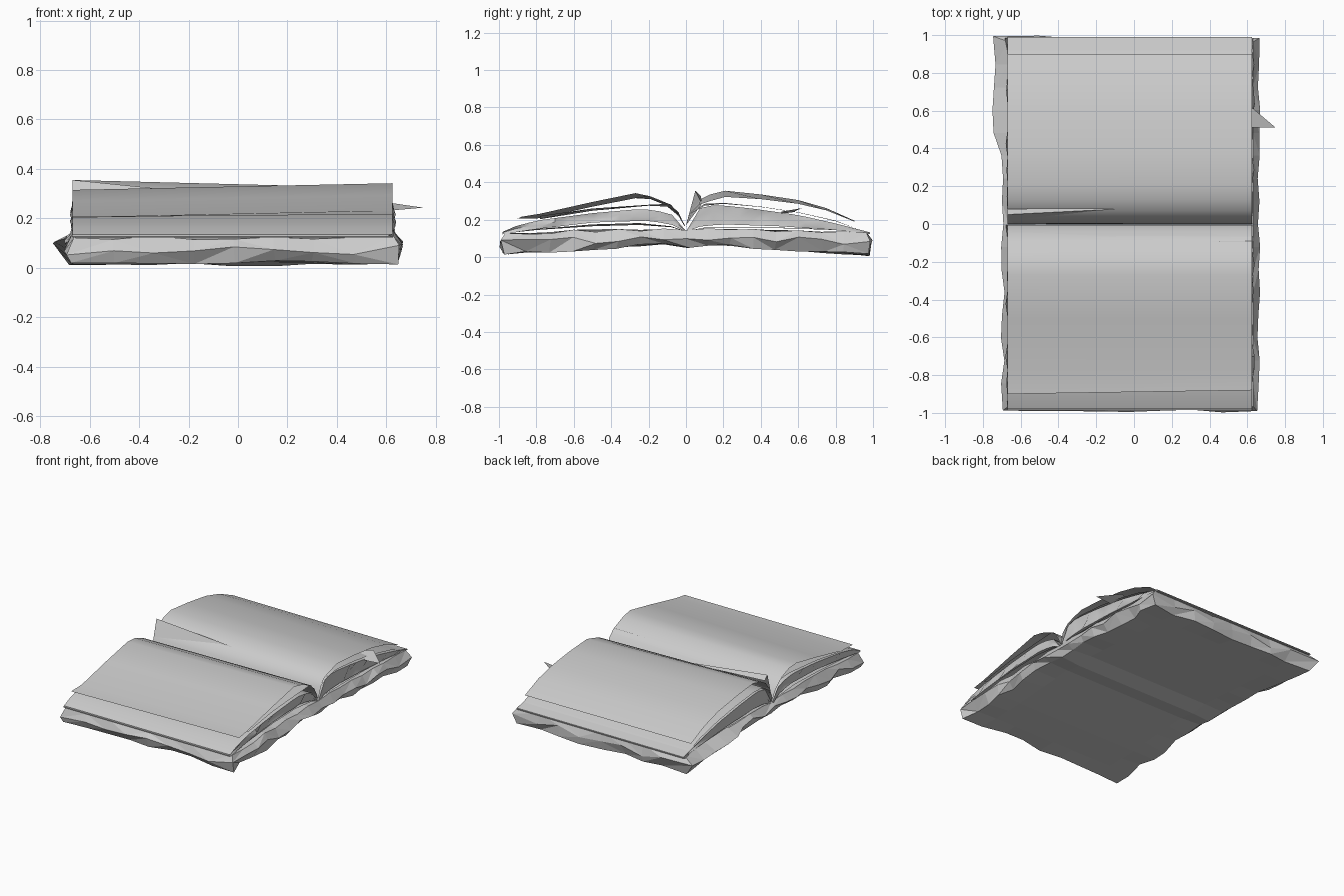
import bpy, random, math

if "Cube" in bpy.data.objects:
    bpy.data.objects.remove(bpy.data.objects["Cube"])

random.seed(4)
XL, XR = -0.67, 0.625          # page ends along the spine


def lerp(pts, y):
    """Height of a polyline profile at y."""
    if y <= pts[0][0]:
        return pts[0][1]
    for (a, za), (b, zb) in zip(pts, pts[1:]):
        if y <= b:
            return za + (zb - za) * (y - a) / (b - a)
    return pts[-1][1]


def make(name, verts, faces, smooth=True):
    me = bpy.data.meshes.new(name)
    me.from_pydata(verts, [], faces)
    me.update()
    ob = bpy.data.objects.new(name, me)
    bpy.context.collection.objects.link(ob)
    if smooth:
        bpy.ops.object.select_all(action='DESELECT')
        ob.select_set(True)
        bpy.context.view_layer.objects.active = ob
        bpy.ops.object.shade_smooth_by_angle(angle=math.radians(40))
    return ob


def sheet(name, left, right, x0=XL, x1=XR):
    """Single curved page lofted from a profile at x0 to one at x1."""
    n = len(left)
    verts = [(x0, y, z) for y, z in left] + [(x1, y, z) for y, z in right]
    faces = [(i, n + i, n + i + 1, i + 1) for i in range(n - 1)]
    if left[0][0] > left[-1][0]:
        faces = [f[::-1] for f in faces]
    return make(name, verts, faces)


def page_block(name, top, bottom, steps=14):
    """Thick bundle of pages with crumpled ends."""
    y0, y1 = top[0][0], top[-1][0]
    rows = []
    ys = [y0 + (y1 - y0) * i / steps for i in range(steps + 1)]
    verts, faces = [], []
    for y in ys:
        zt, zb = lerp(top, y), lerp(bottom, y)
        zm = (zt + zb) / 2 + random.uniform(-.2, .2) * (zt - zb)
        j = random.uniform
        verts += [(XL, y, zb), (XL + j(-.015, .02), y, zm), (XL, y, zt),
                  (XR, y, zt), (XR + j(-.02, .015), y, zm), (XR, y, zb)]
    for i in range(steps):
        for k in range(6):
            a, b = i * 6 + k, i * 6 + (k + 1) % 6
            faces.append((a, b, b + 6, a + 6))
    faces.append(tuple(range(5, -1, -1)))
    faces.append(tuple(range(steps * 6, steps * 6 + 6)))
    ob = make(name, verts, [f[::-1] for f in faces])
    return ob


# Padded cover: bottom grid, top grid and a lumpy rim between them
bottom_z = [(-1, .02), (-.6, .035), (-.1, .07), (0, .05), (.1, .07), (.6, .035), (1, .012)]
top_z = [(-1, .12), (-.6, .14), (-.1, .148), (0, .14), (.1, .148), (.6, .14), (1, .125)]
NX, NY = 8, 16
verts, faces = [], []
for lvl, prof in enumerate((bottom_z, top_z)):
    for i in range(NX + 1):
        for k in range(NY + 1):
            x = -.665 + 1.295 * i / NX
            y = -.965 + 1.93 * k / NY
            z = lerp(prof, y)
            if i in (0, NX) or k in (0, NY):
                if lvl == 0:
                    x += random.uniform(-.02, .02)
                    y += random.uniform(-.018, .018)
                z += random.uniform(-.008, .008)
            verts.append((x, y, z))
    o = lvl * (NX + 1) * (NY + 1)
    for i in range(NX):
        for k in range(NY):
            a = o + i * (NY + 1) + k
            f = (a, a + 1, a + NY + 2, a + NY + 1)
            faces.append(f if lvl == 0 else f[::-1])
idx = lambda i, k: i * (NY + 1) + k
ring = ([idx(i, 0) for i in range(NX)] + [idx(NX, k) for k in range(NY)] +
        [idx(i, NY) for i in range(NX, 0, -1)] + [idx(0, k) for k in range(NY, 0, -1)])
size = (NX + 1) * (NY + 1)
mid0 = len(verts)
for r in ring:
    i, k = divmod(r, NY + 1)
    sx, sy = (i == NX) - (i == 0), (k == NY) - (k == 0)
    b, t = verts[r], verts[r + size]
    out = random.uniform(.02, .04)
    if sx < 0 and k > 11:
        out += .045                       # wider bulge at the far left corner
    verts.append((t[0] + sx * out, t[1] + sy * random.uniform(.012, .033),
                  (b[2] + t[2]) / 2 + random.uniform(-.02, .025)))
n = len(ring)
for q in range(n):
    p = (q + 1) % n
    a, b, m, mm = ring[q], ring[p], mid0 + q, mid0 + p
    for quad in ((a, b, mm, m), (m, mm, b + size, a + size)):
        if random.random() < .5:
            faces += [(quad[0], quad[1], quad[2]), (quad[0], quad[2], quad[3])]
        else:
            faces += [(quad[0], quad[1], quad[3]), (quad[1], quad[2], quad[3])]
make("padded_cover", verts, faces, smooth=False)

# Page bundles on both sides of the spine
page_block("front_page_block",
           [(-.98, .135), (-.9, .17), (-.78, .198), (-.5, .235), (-.27, .255), (-.18, .255), (-.07, .225), (-.005, .145)],
           [(-.98, .122), (-.8, .15), (-.5, .185), (-.2, .195), (-.08, .175), (-.005, .138)])
page_block("back_page_block",
           [(.005, .145), (.03, .23), (.08, .265), (.16, .28), (.35, .26), (.6, .225), (.8, .18), (.985, .132)],
           [(.005, .138), (.08, .165), (.2, .175), (.5, .165), (.8, .145), (.985, .122)])

# Lower loose sheets lying on the cover
sheet("front_lower_sheet",
      [(0, .138), (-.08, .16), (-.25, .172), (-.5, .165), (-.8, .145), (-.985, .125)],
      [(0, .138), (-.08, .165), (-.25, .182), (-.5, .175), (-.8, .15), (-.985, .125)])
sheet("back_lower_sheet",
      [(0, .138), (.1, .155), (.5, .155), (.8, .145), (.99, .125)],
      [(0, .138), (.1, .158), (.5, .158), (.8, .147), (.99, .125)])

# Raised loose pages
sheet("front_top_page",
      [(-.005, .17), (-.03, .21), (-.09, .27), (-.19, .31), (-.27, .315), (-.5, .27), (-.78, .208), (-.9, .205)],
      [(-.01, .17), (-.03, .22), (-.08, .28), (-.19, .325), (-.27, .342), (-.5, .295), (-.78, .232), (-.88, .216)])
sheet("front_second_page",
      [(-.005, .16), (-.04, .22), (-.1, .27), (-.2, .275), (-.5, .248), (-.78, .203)],
      [(-.005, .16), (-.04, .24), (-.09, .285), (-.2, .28), (-.5, .26), (-.78, .22)])
sheet("back_top_page",
      [(0, .16), (.02, .24), (.07, .305), (.13, .335), (.21, .355), (.4, .335), (.6, .305), (.75, .262), (.9, .195)],
      [(0, .16), (.02, .23), (.07, .28), (.13, .3), (.21, .322), (.4, .31), (.6, .285), (.75, .25), (.9, .19)])
sheet("back_second_page",
      [(0, .15), (.03, .24), (.1, .285), (.2, .29), (.4, .27), (.6, .24), (.8, .195), (.93, .145)],
      [(0, .15), (.03, .235), (.1, .275), (.2, .285), (.4, .268), (.6, .238), (.8, .192), (.93, .145)])

# Torn flap beside the spine and a stray page tip
make("spine_flap", [(XL, 0, .17), (XL, .05, .355), (XL, .08, .325), (.03, .085, .285), (.1, .005, .18)],
     [(0, 4, 3, 1), (1, 3, 2)], smooth=False)
make("page_tip", [(.5, .57, .24), (.62, .62, .262), (.75, .51, .243), (.62, .51, .232)],
     [(0, 3, 2, 1)], smooth=False)
